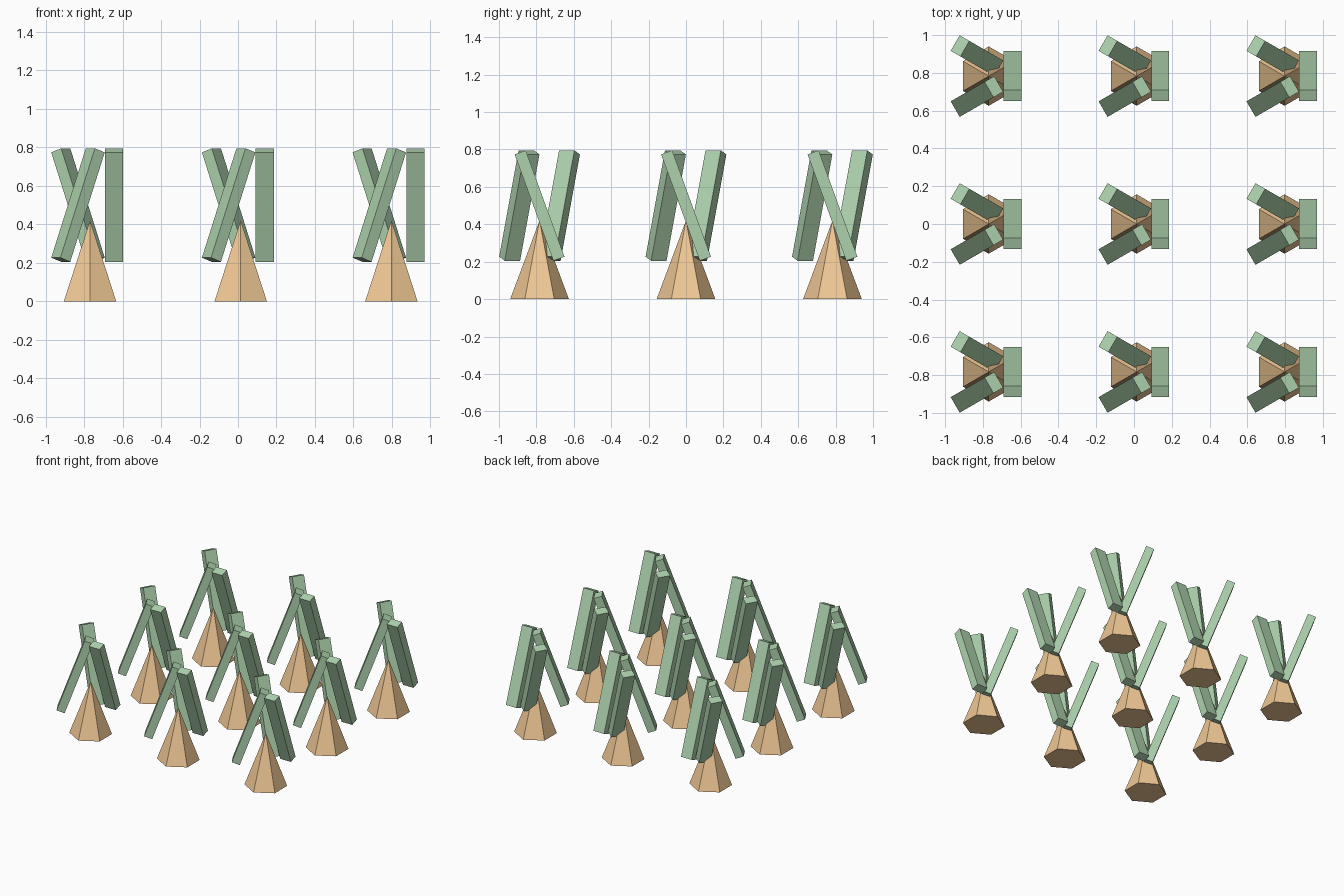
import bpy
from math import cos, sin, radians

if "Cube" in bpy.data.objects:
    bpy.data.objects.remove(bpy.data.objects["Cube"])

SPACING = 0.783      # grid pitch
OFFSET_X = 0.014     # recentres the crop on x


def material(name, color):
    m = bpy.data.materials.new(name)
    m.diffuse_color = (*color, 1)
    m.use_nodes = True
    m.node_tree.nodes["Principled BSDF"].inputs["Base Color"].default_value = m.diffuse_color
    return m


orange = material("carrot_orange", (0.87, 0.58, 0.30))
green = material("leaf_green", (0.42, 0.64, 0.42))


def carrot_root(x, y):
    # six-sided cone with corners on +y and -y
    bpy.ops.mesh.primitive_cone_add(vertices=6, radius1=0.157, radius2=0,
                                    depth=0.42, location=(x, y, 0.21))
    ob = bpy.context.object
    ob.name = "carrot_root"
    ob.data.materials.append(orange)


def leaf(x, y, angle):
    # slanted bar, leaning sideways around the root
    bpy.ops.mesh.primitive_cube_add(
        size=1,
        location=(x + 0.125 * cos(angle), y - 0.125 * sin(angle), 0.5),
        rotation=(radians(20), 0, angle))
    ob = bpy.context.object
    ob.name = "leaf"
    ob.scale = (0.095, 0.063, 0.605)
    ob.data.materials.append(green)


# 3 x 3 bed of carrots, three leaves each
for col in (-1, 0, 1):
    for row in (-1, 0, 1):
        cx, cy = col * SPACING + OFFSET_X, row * SPACING
        carrot_root(cx, cy)
        for k in range(3):
            leaf(cx, cy, radians(120 * k))
